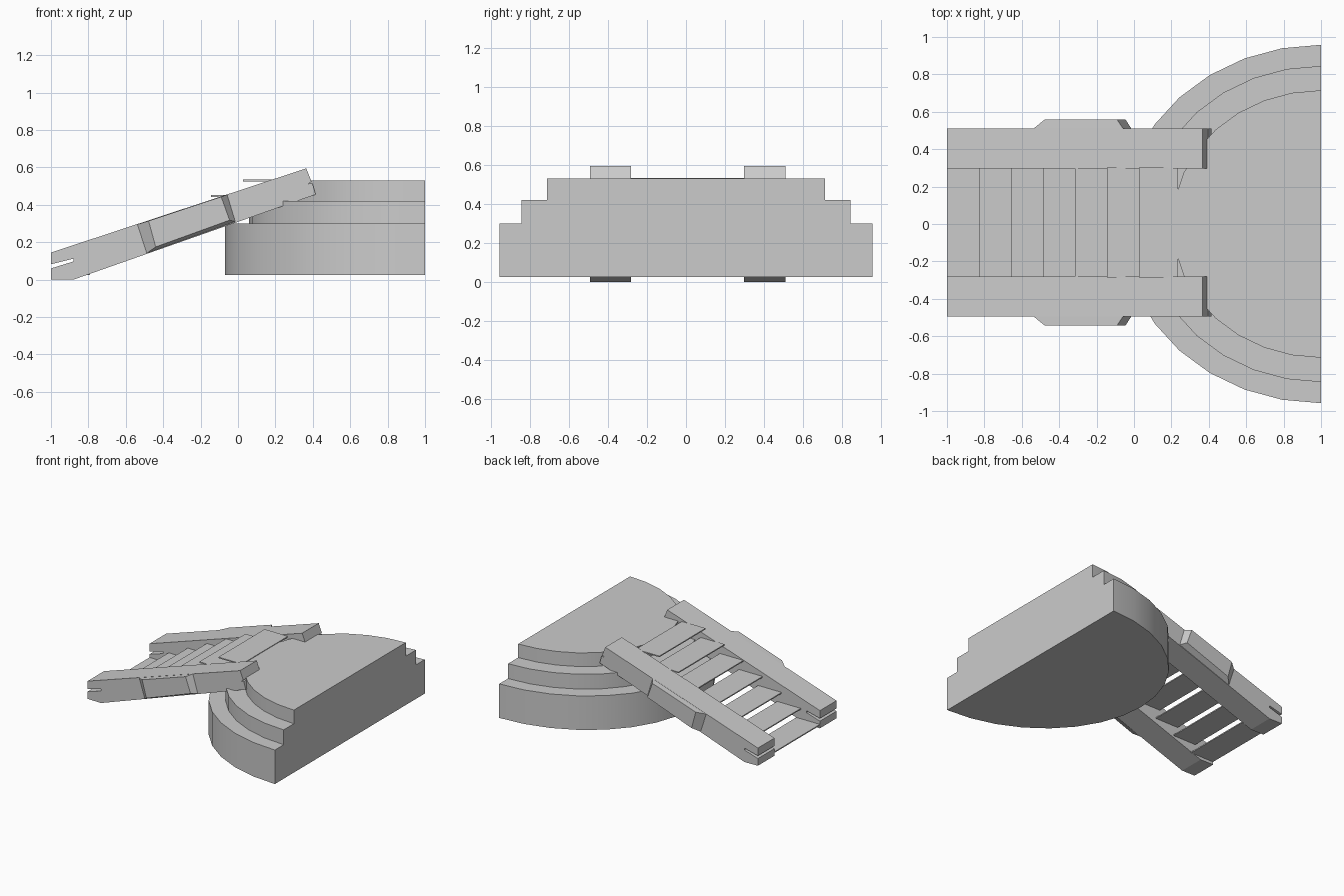
import bpy, bmesh, math

if "Cube" in bpy.data.objects:
    bpy.data.objects.remove(bpy.data.objects["Cube"])

MID = 0.008  # centre line of the ramp in y


def make_object(name, bm):
    bmesh.ops.recalc_face_normals(bm, faces=bm.faces)
    mesh = bpy.data.meshes.new(name)
    bm.to_mesh(mesh)
    bm.free()
    ob = bpy.data.objects.new(name, mesh)
    bpy.context.collection.objects.link(ob)
    return ob


def loft(name, ring_a, ring_b):
    """Closed solid between two matching outlines."""
    bm = bmesh.new()
    a = [bm.verts.new(p) for p in ring_a]
    b = [bm.verts.new(p) for p in ring_b]
    bm.faces.new(a)
    bm.faces.new(b[::-1])
    n = len(a)
    for i in range(n):
        j = (i + 1) % n
        bm.faces.new((a[i], b[i], b[j], a[j]))
    return make_object(name, bm)


# Half-round platform tiers, stepped on the curved side
def tier(name, rx, ry, z0, z1):
    outline = []
    for i in range(17):
        t = math.pi * i / 16
        outline.append((1 - rx * math.sin(t), ry * math.cos(t)))
    ob = loft(name, [(x, y, z0) for x, y in outline],
              [(x, y, z1) for x, y in outline])
    for p in ob.data.polygons:
        side = abs(p.normal.z) < 0.1 and p.normal.x < 0.5
        p.use_smooth = side
    bpy.ops.object.select_all(action='DESELECT')
    bpy.context.view_layer.objects.active = ob
    ob.select_set(True)
    bpy.ops.object.shade_smooth_by_angle(angle=math.radians(30))


tier("platform_lower_tier", 1.07, 0.958, 0.025, 0.30)
tier("platform_middle_tier", 0.94, 0.845, 0.30, 0.42)
tier("platform_upper_tier", 0.795, 0.715, 0.42, 0.53)

# Sloped side rail outline (x, z), with a slot in the lower end
RAIL = [(-1, 0.145), (0.365, 0.595), (0.393, 0.524), (0.375, 0.512),
        (0.398, 0.515), (0.415, 0.455), (-0.88, 0.0), (-1, 0.002),
        (-1, 0.06), (-0.88, 0.097), (-0.88, 0.112), (-1, 0.082)]
# Raised side panel: base outline and smaller outer face
PANEL_BASE = [(-0.54, 0.295), (-0.49, 0.14), (-0.013, 0.31), (-0.057, 0.455)]
PANEL_FACE = [(-0.478, 0.314), (-0.44, 0.175), (-0.045, 0.318), (-0.09, 0.443)]


def at(profile, y):
    return [(x, y, z) for x, z in profile]


for side, s in (("left", 1), ("right", -1)):
    loft(side + "_rail", at(RAIL, MID + s * 0.29), at(RAIL, MID + s * 0.502))
    loft(side + "_rail_panel", at(PANEL_BASE, MID + s * 0.50),
         at(PANEL_FACE, MID + s * 0.55))

# Thin open treads climbing between the rails
for i in range(7):
    x = -1 + 0.171 * i
    z = 0.025 + 0.0835 * i
    profile = [(x, z), (x + 0.21, z), (x + 0.21, z + 0.009), (x, z + 0.009)]
    loft("tread_%d" % (i + 1), at(profile, MID - 0.295), at(profile, MID + 0.295))
